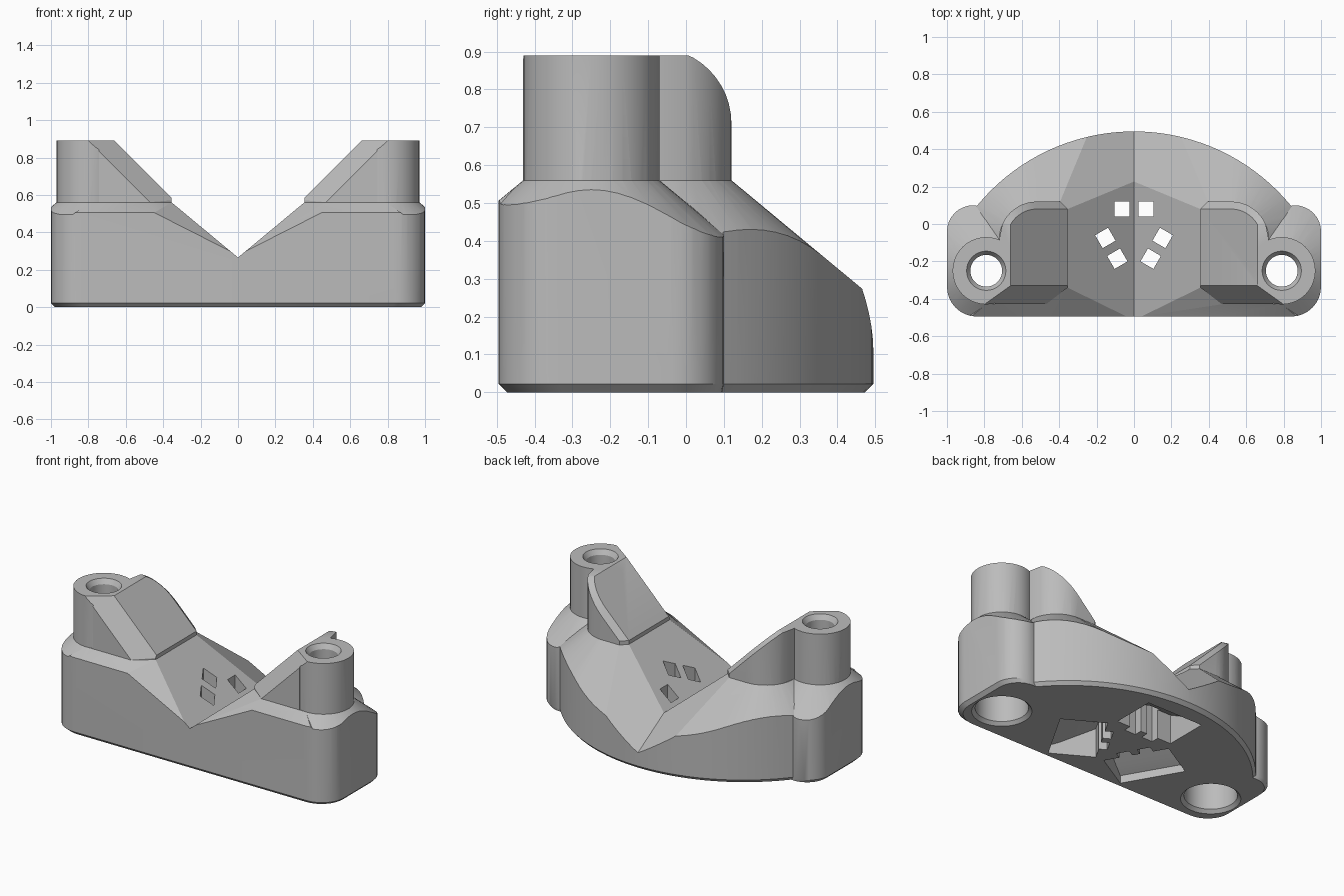
import bpy, bmesh
from math import sin, cos, pi, radians
from mathutils import Matrix, Vector

if "Cube" in bpy.data.objects:
    bpy.data.objects.remove(bpy.data.objects["Cube"])

grey = bpy.data.materials.new("plain_grey")
grey.use_nodes = True
grey.diffuse_color = (0.5, 0.5, 0.5, 1)
grey.node_tree.nodes["Principled BSDF"].inputs["Base Color"].default_value = (0.5, 0.5, 0.5, 1)

BOSS = Vector((0.79, -0.25))
BOSS_R = 0.18
SHOULDER, TOP, TAPER = 0.56, 0.89, 0.83


def finish(name, bm):
    bmesh.ops.recalc_face_normals(bm, faces=bm.faces)
    mesh = bpy.data.meshes.new(name)
    bm.to_mesh(mesh)
    bm.free()
    mesh.materials.append(grey)
    ob = bpy.data.objects.new(name, mesh)
    bpy.context.scene.collection.objects.link(ob)
    return ob


def arc(cx, cy, r, a0, a1, n):
    angles = [radians(a0 + (a1 - a0) * i / n) for i in range(n + 1)]
    return [(cx + r * cos(a), cy + r * sin(a)) for a in angles]


def loft(name, rings, matrix=Matrix()):
    """Join (outline, z) rings of equal length and cap both ends."""
    bm = bmesh.new()
    loops = [[bm.verts.new((x, y, z)) for x, y in pts] for pts, z in rings]
    bm.faces.new(loops[0][::-1])
    bm.faces.new(loops[-1])
    for lo, hi in zip(loops, loops[1:]):
        for i in range(len(lo)):
            bm.faces.new((lo[i - 1], lo[i], hi[i], hi[i - 1]))
    bm.transform(matrix)
    return finish(name, bm)


def lathe(name, profile, centre, steps=40):
    """Stack circles of an (r, z) profile about a vertical axis."""
    rings = [(arc(0, 0, r, 0, 360, steps)[:-1], z) for r, z in profile]
    return loft(name, rings, Matrix.Translation(centre))


def convex(name, planes, z0, z1, side):
    """Cut a large block down with (point, outward normal) planes."""
    bm = bmesh.new()
    bmesh.ops.create_cube(bm, size=4)
    for v in bm.verts:
        v.co.z = z1 if v.co.z > 0 else z0
    for co, no in planes:
        bmesh.ops.bisect_plane(bm, geom=bm.verts[:] + bm.edges[:] + bm.faces[:], dist=1e-5,
                               plane_co=(co[0] * side, co[1], co[2]),
                               plane_no=(no[0] * side, no[1], no[2]), clear_outer=True)
        bmesh.ops.holes_fill(bm, edges=[e for e in bm.edges if e.is_boundary], sides=0)
    return finish(name, bm)


def combine(target, tool, operation):
    mod = target.modifiers.new(operation.lower(), 'BOOLEAN')
    mod.operation, mod.solver, mod.object = operation, 'EXACT', tool
    bpy.context.view_layer.objects.active = target
    bpy.ops.object.modifier_apply(modifier=mod.name)
    bpy.data.objects.remove(tool)


def outline_edges(pts):
    """Give (point, outward normal) for each edge of a counter-clockwise outline."""
    result = []
    for a, b in zip(pts, pts[1:] + pts[:1]):
        d = (Vector(b) - Vector(a)).normalized()
        result.append((Vector(a), Vector((d.y, -d.x))))
    return result


def spread(edges, distance, side):
    """Mitre-offset an outline, mirrored for the -x side."""
    pts = []
    for (p, n), (_, m) in zip(edges, edges[-1:] + edges[:-1]):
        q = p + (n + m) * distance / (1 + n.dot(m))
        pts.append((q.x * side, q.y))
    return pts[::side]


def below(c, gx, gy):
    """Plane keeping z <= c + gx * x + gy * y."""
    return ((0, 0, c), Vector((-gx, -gy, 1)).normalized())


def walls(edges):
    return [((p.x, p.y, 0), (n.x, n.y, 0)) for p, n in edges]


# Footprints of the ramp block and the screw boss on the +x side
ramp_pts = [(0.355, -0.34), (0.47, -0.429), (0.79, -0.429)]
ramp_pts += arc(0.52, -0.08, 0.2, 0, 90, 12) + [(0.395, 0.12), (0.355, 0.08)]
ramp_edges = outline_edges(ramp_pts)
boss_edges = outline_edges(arc(BOSS.x, BOSS.y, BOSS_R, 0, 360, 40)[:-1])

# Sloping ramp face, its front chamfer and the chamfer around its back rim
ramp_cuts = [below(0.23, 1, 0), below(0.09 + 1.4 * 0.43, 1, 1.4)]
rim_cuts = [below(0.19 + n.dot(p), 1 - n.x, -n.y) for p, n in ramp_edges[3:-2]]

# Base: rounded bar with a bowed back and a chamfered bottom rim
half = [(0.0, -0.495)] + arc(0.84, -0.335, 0.16, -90, 0, 8)
half += arc(0.86, -0.04, 0.14, 0, 90, 8)
half += arc(0, -0.59, 1.085, 39.3, 90, 18)
outline = half + [(-x, y) for x, y in reversed(half[1:-1])]
rim = [(x * 0.978, y * 0.956) for x, y in outline]
housing = loft("sensor_housing", [(rim, 0), (outline, 0.022), (outline, 1.2)])

# Tapered shoulders that form the valley and the sloping back
shoulders = None
for side in (1, -1):
    for edges in (ramp_edges, boss_edges):
        foot = spread(edges, (SHOULDER + 0.1) / TAPER, side)
        part = loft("shoulder", [(foot, -0.1), (spread(edges, 0, side), SHOULDER)])
        if shoulders:
            combine(shoulders, part, 'UNION')
        else:
            shoulders = part
combine(housing, shoulders, 'INTERSECT')

# Ramps and screw towers above the shoulders
for side in (1, -1):
    ramp = convex("ramp", walls(ramp_edges) + ramp_cuts + rim_cuts, 0.5, TOP, side)
    combine(housing, ramp, 'UNION')
    tower = convex("screw_tower", walls(boss_edges) + ramp_cuts, 0.5, TOP, side)
    combine(housing, tower, 'UNION')

# Screw holes: wide bore below, narrow bore with a countersink above
bore = [(0.195, -0.02), (0.155, 0.02), (0.155, 0.42), (0.085, 0.421),
        (0.085, 0.86), (0.105, 0.89), (0.105, 0.95)]
for side in (1, -1):
    combine(housing, lathe("screw_bore", bore, (side * BOSS.x, BOSS.y, 0)), 'DIFFERENCE')

# Three sensor pockets underneath, each with two square windows through the top
wedge = [(0.15, -0.1), (0.43, -0.1), (0.43, 0.05), (0.36, 0.08), (0.15, 0.19)]
for angle in (90, 210, 330):
    turn = Matrix.Translation((0, -0.06, 0)) @ Matrix.Rotation(radians(angle), 4, 'Z')
    pocket = loft("sensor_pocket", [(wedge, -0.2), (wedge, 0.2)],
                  turn @ Matrix.Rotation(pi / 2, 4, 'X'))
    combine(housing, pocket, 'DIFFERENCE')
    for t in (-0.064, 0.064):
        square = [(0.14 + a * 0.04, t + b * 0.04) for a, b in ((-1, -1), (1, -1), (1, 1), (-1, 1))]
        combine(housing, loft("window", [(square, -0.2), (square, 1)], turn), 'DIFFERENCE')

bpy.ops.object.select_all(action='DESELECT')
housing.select_set(True)
bpy.context.view_layer.objects.active = housing
bpy.ops.object.shade_smooth_by_angle(angle=radians(25))
